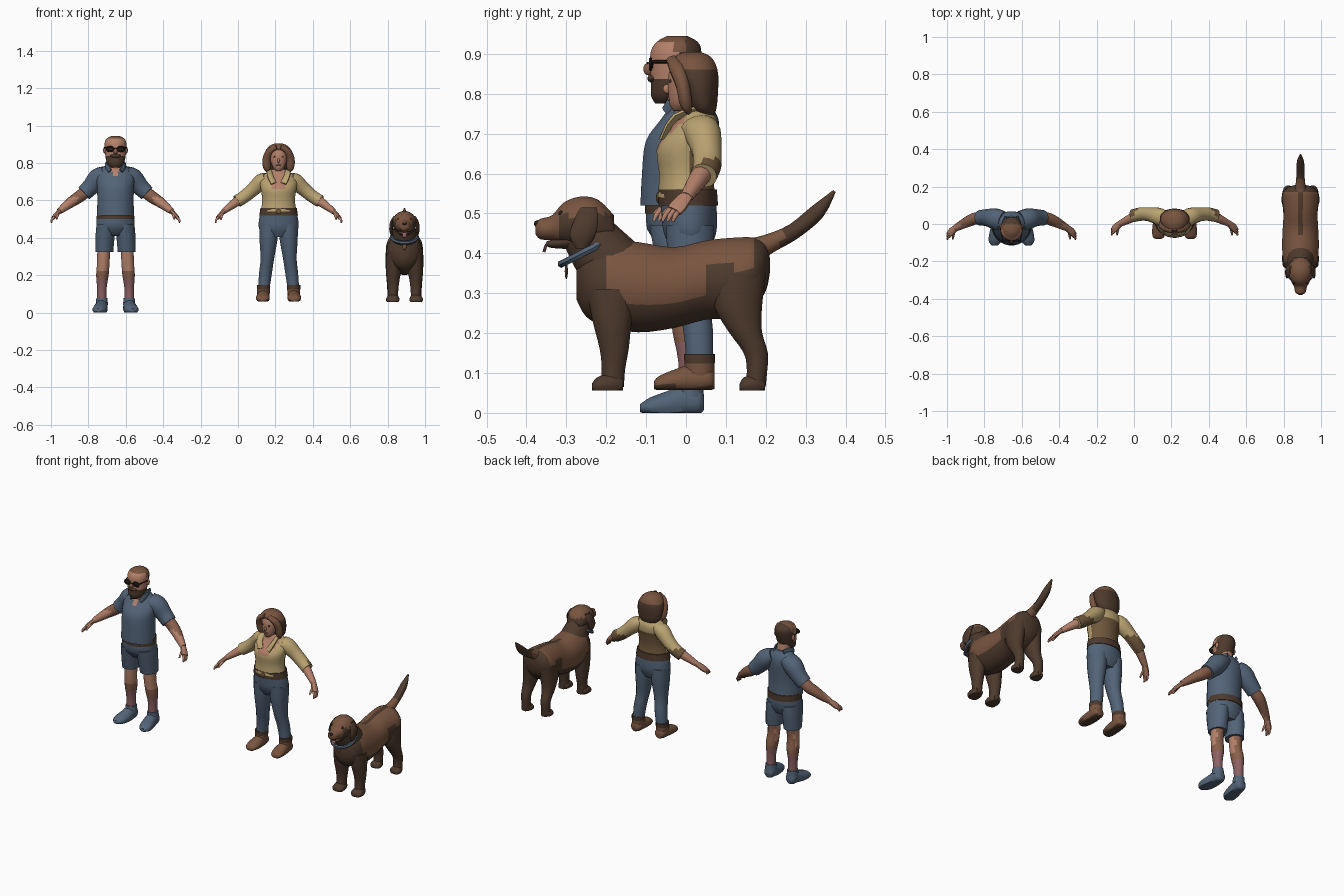
import bpy, bmesh, math
from mathutils import Vector

COLORS = {
    "skin": (0.46, 0.22, 0.145), "tanned skin": (0.25, 0.115, 0.07),
    "slate blue": (0.085, 0.125, 0.185), "cream cloth": (0.50, 0.37, 0.17),
    "olive brown": (0.16, 0.095, 0.045), "warm brown": (0.19, 0.09, 0.05),
    "dark brown": (0.075, 0.042, 0.026), "near black": (0.018, 0.014, 0.012),
    "dusty pink": (0.27, 0.12, 0.125)}
NAMES = list(COLORS)
MATS = []
for n, c in COLORS.items():
    m = bpy.data.materials.new(n)
    m.diffuse_color = (*c, 1)
    MATS.append(m)
SKIN, TAN, BLUE, CREAM, OLIVE, BROWN, DARK, BLACK, PINK = range(9)


def finish(name, bm, color):
    """Make an object; color is an index or a rule on the face centre."""
    bmesh.ops.recalc_face_normals(bm, faces=bm.faces)
    for f in bm.faces:
        f.smooth = True
        f.material_index = color(f.calc_center_median()) if callable(color) else color
    me = bpy.data.meshes.new(name)
    bm.to_mesh(me)
    bm.free()
    for m in MATS:
        me.materials.append(m)
    me.set_sharp_from_angle(angle=math.radians(50))
    ob = bpy.data.objects.new(name, me)
    bpy.context.collection.objects.link(ob)
    return ob


def loft(name, secs, color, axis=None, ref=(1, 0, 0), ox=0, s=1, n=16, sub=3, floor=None):
    """Skin ellipses (x, y, z, ra, rb); axis fixes the ring plane, otherwise it follows the path."""
    S = [Vector(q) for q in secs]
    pts = []
    for i in range(len(S) - 1):
        p0, p1, p2, p3 = S[max(i - 1, 0)], S[i], S[i + 1], S[min(i + 2, len(S) - 1)]
        for k in range(sub):
            t = k / sub
            pts.append(0.5 * (2 * p1 + (p2 - p0) * t + (2 * p0 - 5 * p1 + 4 * p2 - p3) * t * t
                              + (3 * p1 - p0 - 3 * p2 + p3) * t ** 3))
    pts.append(S[-1])
    C = [Vector(p[:3]) for p in pts]
    bm = bmesh.new()
    rings = []
    for i, p in enumerate(pts):
        if axis:
            u, v = Vector((1, 0, 0)), Vector((0, 1, 0) if axis == "z" else (0, 0, 1))
        else:
            t = (C[min(i + 1, len(C) - 1)] - C[max(i - 1, 0)]).normalized()
            u = Vector(ref)
            u = (u - t * u.dot(t)).normalized()
            v = t.cross(u)
        ring = []
        for k in range(n):
            a = 2 * math.pi * (k + .5) / n
            q = C[i] + u * (max(p[3], .002) * math.cos(a)) + v * (max(p[4], .002) * math.sin(a))
            if floor is not None:
                q.z = max(q.z, floor)
            ring.append(bm.verts.new((ox + s * q.x, q.y, q.z)))
        rings.append(ring)
    for a, b in zip(rings, rings[1:]):
        for k in range(n):
            bm.faces.new((a[k], a[(k + 1) % n], b[(k + 1) % n], b[k]))
    bm.faces.new(rings[0])
    bm.faces.new(rings[-1])
    return finish(name, bm, color)


def ball(name, c, r, color):
    bm = bmesh.new()
    bmesh.ops.create_uvsphere(bm, u_segments=12, v_segments=8, radius=1)
    for v in bm.verts:
        v.co = Vector(c) + Vector([a * b for a, b in zip(v.co, r)])
    return finish(name, bm, color)


def hoop(name, c, rx, ry, thick, tilt, color):
    """Elliptical ring, turned about x."""
    bm = bmesh.new()
    R = []
    for i in range(20):
        a = math.tau * i / 20
        ring = []
        for k in range(6):
            b = math.tau * k / 6
            x = (rx + thick * math.cos(b)) * math.cos(a)
            y = (ry + thick * math.cos(b)) * math.sin(a)
            z = thick * math.sin(b)
            ring.append(bm.verts.new((c[0] + x, c[1] + y * math.cos(tilt) - z * math.sin(tilt),
                                      c[2] + y * math.sin(tilt) + z * math.cos(tilt))))
        R.append(ring)
    for i in range(20):
        for k in range(6):
            a, b = R[i], R[(i + 1) % 20]
            bm.faces.new((a[k], a[(k + 1) % 6], b[(k + 1) % 6], b[k]))
    return finish(name, bm, color)


def hand(who, ox, s, x, y, z):
    """Palm, three fingers and a thumb below the wrist."""
    o = dict(ox=ox, s=s, ref=(0, 1, 0), n=8, sub=2)
    loft(who + "_palm", [(x - .015, y + .012, z + .014, .016, .014), (x + .012, y - .012, z - .014, .022, .012),
                         (x + .024, y - .024, z - .028, .02, .01)], SKIN, **o)
    for i in range(3):
        d = i * .013 - .013
        loft(who + "_finger", [(x + .02, y - .022 + d, z - .024, .007, .007),
                               (x + .033, y - .034 + d, z - .04, .006, .006),
                               (x + .034, y - .04 + d, z - .054, .004, .004)], SKIN, **o)
    loft(who + "_thumb", [(x, y - .01, z - .008, .009, .009), (x + .004, y - .036, z - .022, .007, .007),
                          (x + .006, y - .052, z - .036, .004, .004)], SKIN, **o)


# ---------------- man ----------------
M = -.655
loft("man_shirt", [(0, -.025, .52, .1, .09), (0, -.025, .6, .098, .086), (0, -.018, .68, .1, .084),
                   (0, .0, .73, .102, .068), (0, .008, .765, .08, .052), (0, .0, .795, .045, .042)],
     lambda c: SKIN if c.y < -.02 and c.z > .725 and abs(c.x - M) < (c.z - .715) * .55 else BLUE, "z", ox=M, n=24)
loft("man_neck", [(0, .0, .74, .04, .04), (0, -.015, .83, .038, .04)], SKIN, "z", ox=M)


def man_head_rule(c):
    if c.z > .93 or c.y > -.025 and c.z > .83:
        return DARK if c.y > .0 or c.z < .9 else BROWN
    if c.z < .842 and c.y < .0:
        return DARK
    return SKIN if c.z > .84 else TAN


loft("man_head", [(0, -.055, .775, .022, .022), (0, -.05, .795, .042, .038), (0, -.036, .825, .053, .052),
                  (0, -.03, .865, .057, .06), (0, -.025, .905, .059, .064), (0, -.022, .93, .048, .052),
                  (0, -.022, .945, .02, .025)], man_head_rule, "z", ox=M, n=24)
ball("man_nose", (M, -.094, .862), (.011, .013, .016), TAN)
ball("moustache", (M, -.085, .838), (.03, .012, .01), DARK)
loft("glasses_bridge", [(-.012, -.096, .877, .003, .003), (.012, -.096, .877, .003, .003)], BLACK, ref=(0, 1, 0), ox=M, n=6)
loft("man_shorts", [(0, -.018, .525, .098, .082), (0, -.018, .46, .103, .08), (0, -.01, .41, .085, .05)],
     BLUE, "z", ox=M, n=24)
loft("man_belt", [(0, -.018, .537, .1, .086), (0, -.018, .5, .102, .086)], DARK, "z", ox=M, n=24)
for s in (-1, 1):
    o = dict(ox=M, s=s)
    hoop("glasses_rim", (M + s * .029, -.089, .874), .019, .013, .004, math.pi / 2, BLACK)
    ball("glasses_lens", (M + s * .029, -.086, .874), (.018, .004, .012), BLACK)
    loft("glasses_temple", [(.048, -.086, .88, .003, .004), (.061, -.02, .88, .003, .004)], BLACK, n=6, **o)
    ball("man_ear", (M + s * .059, -.015, .868), (.007, .012, .018), SKIN)
    loft("man_collar", [(.03, -.05, .755, .016, .006), (.05, -.02, .79, .016, .008), (.03, .04, .79, .016, .008)],
         BLUE, ref=(0, 0, 1), n=8, **o)
    loft("man_sleeve", [(.05, .015, .745, .055, .04), (.09, .028, .72, .056, .055), (.13, .034, .675, .046, .048),
                        (.168, .032, .638, .042, .043)], BLUE, ref=(0, 1, 0), **o)
    loft("man_forearm", [(.13, .034, .67, .03, .034), (.19, .03, .622, .032, .033), (.235, .012, .592, .029, .029),
                         (.3, -.022, .542, .018, .017)], lambda c: TAN if c.y > -.005 else SKIN, ref=(0, 1, 0), **o)
    hand("man", M, s, .308, -.028, .535)
    loft("shorts_leg", [(.052, -.018, .47, .05, .075), (.055, -.014, .42, .052, .07), (.06, -.008, .325, .049, .056)],
         BLUE, "z", **o)
    loft("man_leg", [(.062, -.005, .35, .036, .042), (.065, -.006, .27, .034, .036), (.07, .004, .2, .034, .038),
                     (.073, .008, .13, .026, .028), (.073, .01, .04, .025, .028)],
         lambda c: PINK if c.z < .185 else (TAN if c.z < .22 or c.y > .02 else SKIN), "z", **o)
    loft("man_shoe", [(.073, .045, .025, .018, .018), (.073, .032, .03, .03, .036), (.074, .0, .028, .033, .044),
                      (.08, -.045, .02, .038, .036), (.087, -.09, .015, .036, .024), (.09, -.115, .012, .016, .01)],
         BLUE, "y", floor=0, **o)
    loft("shoe_collar", [(.073, .01, .04, .034, .036), (.073, .01, .078, .03, .032)], BLUE, "z", **o)

# ---------------- woman ----------------
W = .217


def blouse_rule(c):
    if c.y < .0 and c.z > .655 and abs(c.x - W) < .015 + (c.z - .655) * .8:
        return SKIN
    return OLIVE if c.y > .012 and c.z < .69 else CREAM


loft("blouse", [(0, .002, .54, .097, .073), (0, .0, .6, .088, .068), (0, .0, .66, .096, .074),
                (0, .016, .70, .1, .066), (0, .028, .735, .082, .05), (0, .022, .765, .036, .034)],
     blouse_rule, "z", ox=W, n=24)
loft("woman_neck", [(0, .02, .73, .032, .032), (0, .012, .81, .028, .03)], SKIN, "z", ox=W)
loft("woman_face", [(0, -.018, .757, .012, .014), (0, -.012, .775, .03, .03), (0, -.005, .81, .043, .04),
                    (0, .0, .85, .046, .044), (0, .005, .885, .036, .036)], SKIN, "z", ox=W, n=20)
ball("woman_nose", (W, -.047, .812), (.007, .011, .012), SKIN)
ball("lips", (W, -.041, .787), (.014, .006, .005), PINK)
loft("woman_hair", [(0, .05, .745, .045, .02), (0, .042, .765, .068, .035), (0, .034, .81, .079, .047),
                    (0, .026, .85, .077, .055), (0, .016, .88, .06, .056), (0, .016, .897, .04, .04),
                    (0, .016, .905, .015, .018)], lambda c: DARK if c.z < .86 else BROWN, "z", ox=W, n=24)
loft("woman_hips", [(0, .004, .545, .095, .07), (0, .008, .5, .105, .07), (0, .01, .45, .106, .066),
                    (0, .012, .405, .08, .045)], BLUE, "z", ox=W, n=24)
loft("woman_belt", [(0, .004, .56, .098, .074), (0, .006, .52, .104, .075)], DARK, "z", ox=W, n=24)
ball("belt_buckle", (W, -.07, .54), (.014, .005, .014), OLIVE)
for s in (-1, 1):
    o = dict(ox=W, s=s)
    ball("woman_eye", (W + s * .018, -.038, .832), (.009, .005, .005), DARK)
    loft("hair_lock", [(.01, -.032, .885, .018, .012), (.048, -.022, .862, .02, .018), (.064, -.008, .82, .018, .022),
                       (.062, .0, .775, .016, .02), (.054, .008, .752, .006, .008)], BROWN, ref=(0, 1, 0), n=10, **o)
    loft("blouse_collar", [(.026, -.058, .69, .018, .007), (.048, -.025, .742, .018, .008), (.03, .055, .765, .018, .008)],
         CREAM, ref=(1, 0, .5), n=8, **o)
    loft("woman_sleeve", [(.06, .03, .72, .045, .03), (.09, .042, .7, .046, .044), (.135, .052, .66, .038, .038),
                          (.18, .053, .622, .036, .035), (.222, .044, .595, .034, .034)],
         lambda c: OLIVE if c.z < .635 and c.y > .045 else CREAM, ref=(0, 1, 0), **o)
    loft("woman_forearm", [(.19, .05, .615, .026, .026), (.235, .03, .585, .024, .024), (.295, .0, .54, .016, .015)],
         SKIN, ref=(0, 1, 0), **o)
    hand("woman", W, s, .302, -.006, .534)
    loft("jeans_leg", [(.052, .01, .47, .052, .062), (.054, .012, .39, .049, .058), (.06, .016, .29, .037, .044),
                       (.07, .03, .21, .035, .038), (.08, .035, .12, .031, .034)], BLUE, "z", **o)
    loft("boot_shaft", [(.081, .034, .07, .031, .036), (.081, .034, .11, .035, .038), (.081, .034, .148, .036, .04)],
         lambda c: DARK if c.z > .125 else BROWN, "z", **o)
    loft("boot_foot", [(.081, .072, .08, .018, .02), (.081, .058, .085, .032, .03), (.082, .01, .083, .034, .038),
                       (.084, -.04, .078, .037, .027), (.086, -.07, .073, .03, .018), (.086, -.08, .07, .015, .01)],
         lambda c: DARK if c.z < .068 else BROWN, "y", floor=.058, **o)

# ---------------- dog ----------------
D = .89


def coat(c):
    if abs(c.x - D) < .022 and c.y > -.05 and c.z > .4:
        return DARK
    return BROWN if (c.z > .285 and -.2 < c.y < .04) or (c.z > .365 and -.2 < c.y < .165) else DARK


loft("dog_body", [(0, -.275, .33, .025, .045), (0, -.25, .325, .07, .085), (0, -.2, .325, .092, .11),
                  (0, -.12, .315, .099, .114), (0, -.03, .314, .096, .102), (0, .05, .333, .092, .1),
                  (0, .12, .338, .098, .102), (0, .17, .352, .094, .088), (0, .2, .365, .06, .06),
                  (0, .21, .37, .015, .02)], coat, "y", ox=D, n=24)
loft("dog_neck", [(0, -.165, .35, .08, .085), (0, -.215, .405, .07, .078), (0, -.25, .455, .058, .066)], DARK, ox=D)
loft("dog_head", [(0, -.377, .462, .012, .015), (0, -.365, .461, .028, .026), (0, -.335, .464, .035, .032),
                  (0, -.308, .475, .05, .052), (0, -.265, .48, .064, .063), (0, -.22, .475, .062, .06),
                  (0, -.18, .455, .04, .04)],
     lambda c: BROWN if c.z > .495 or c.y < -.315 else DARK, "y", ox=D, n=20)
loft("dog_jaw", [(0, -.35, .424, .012, .006), (0, -.335, .424, .022, .011), (0, -.29, .432, .035, .022)], DARK, "y", ox=D)
loft("tongue", [(0, -.325, .435, .015, .005), (0, -.348, .424, .014, .004), (0, -.356, .403, .009, .004)], PINK, ox=D, n=8)
ball("dog_nose", (D, -.372, .474), (.014, .009, .009), BLACK)
loft("dog_tail", [(0, .165, .405, .04, .035), (0, .21, .425, .027, .025), (0, .27, .455, .022, .021),
                  (0, .33, .505, .02, .02), (0, .372, .556, .004, .004)],
     lambda c: BROWN if c.y < .24 else DARK, ox=D, n=12)
hoop("collar", (D, -.25, .405), .068, .07, .01, math.radians(-28) + math.radians(55), BLUE)
ball("collar_tag", (D, -.3, .355), (.011, .004, .02), OLIVE)
for s in (-1, 1):
    o = dict(ox=D, s=s)
    ball("dog_eye", (D + s * .034, -.313, .5), (.007, .007, .007), BLACK)
    loft("dog_ear", [(.05, -.245, .515, .01, .022), (.067, -.25, .485, .01, .03), (.072, -.26, .445, .01, .032),
                     (.068, -.262, .412, .006, .014)], DARK, "z", n=10, **o)
    loft("dog_front_leg", [(.052, -.185, .31, .046, .065), (.058, -.185, .23, .042, .05), (.061, -.18, .16, .033, .037),
                           (.061, -.182, .11, .028, .03), (.061, -.185, .065, .028, .03)], DARK, "z", **o)
    loft("dog_front_paw", [(.062, -.236, .063, .018, .01), (.062, -.222, .068, .034, .022), (.062, -.185, .072, .034, .03),
                           (.062, -.158, .07, .022, .02)], DARK, "y", floor=.056, **o)
    loft("dog_hind_leg", [(.052, .132, .35, .048, .07), (.058, .13, .27, .044, .062), (.064, .148, .205, .035, .043),
                          (.066, .175, .15, .028, .031), (.066, .178, .105, .026, .026), (.066, .174, .065, .026, .026)],
         DARK, "z", **o)
    loft("dog_hind_paw", [(.066, .134, .063, .018, .01), (.066, .146, .068, .032, .022), (.066, .175, .07, .03, .026),
                          (.066, .198, .068, .018, .016)], DARK, "y", floor=.056, **o)
